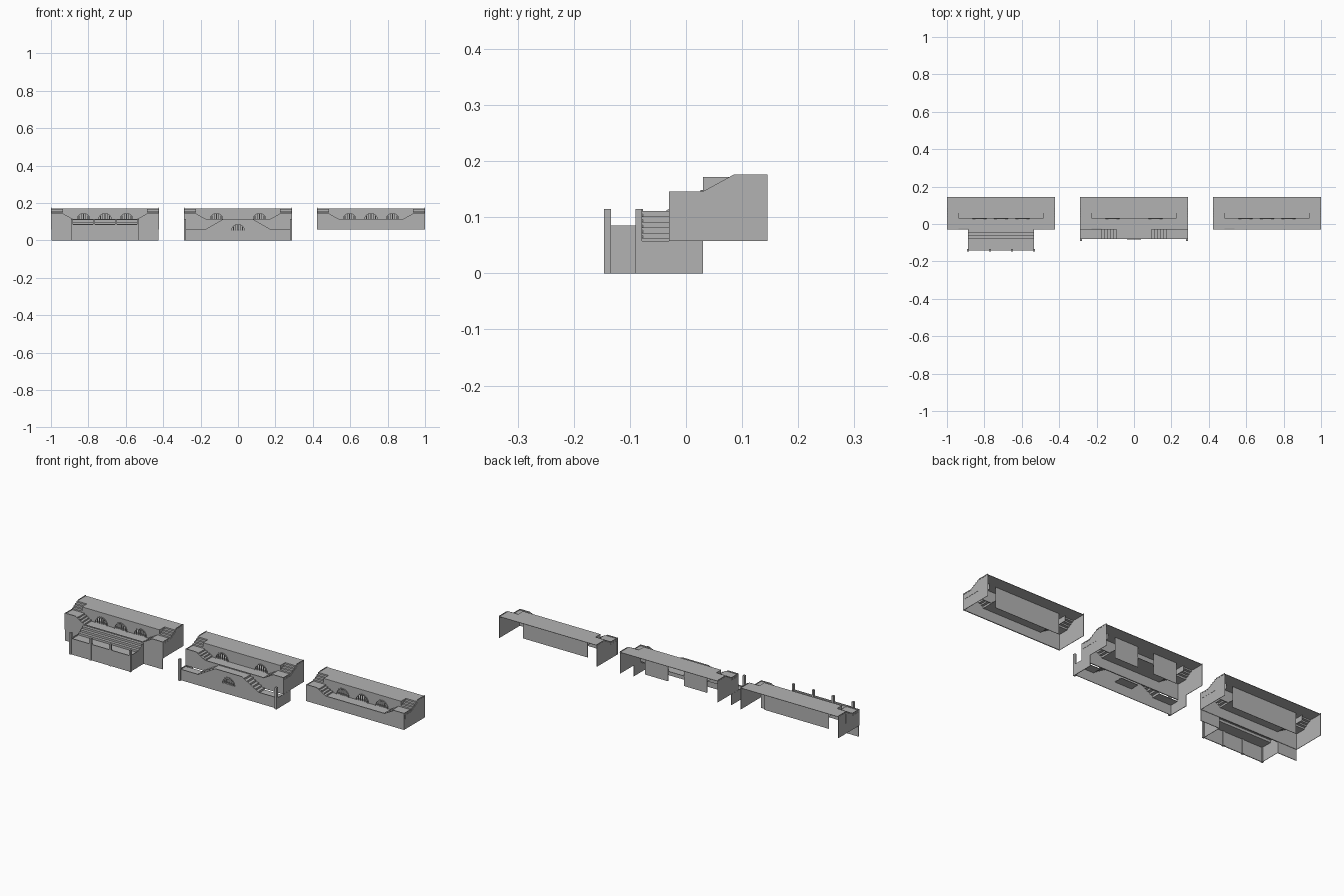
import bpy, bmesh, math

if "Cube" in bpy.data.objects:
    bpy.data.objects.remove(bpy.data.objects["Cube"], do_unlink=True)

stone = bpy.data.materials.new("plain_grey")
stone.use_nodes = True
GREY = (0.45, 0.45, 0.45, 1)
stone.diffuse_color = GREY
stone.node_tree.nodes["Principled BSDF"].inputs["Base Color"].default_value = GREY

H = 0.289          # half width of a block
LAND = 0.228       # inner edge of the corner landings
DECK = 0.173       # half width of the middle deck
FRONT, MID, BACK = -0.03, 0.03, 0.145
BASE, FLOOR, STEP, ROOF = 0.058, 0.111, 0.142, 0.172
RIM = 0.004        # parapet height above the floors
WALL = 0.005


def place(plane, p, t):
    """Lift a 2D profile point into 3D; plane is the extrusion axis."""
    return {"x": (t, p[0], p[1]), "y": (p[0], t, p[1]), "z": (p[0], p[1], t)}[plane]


def finish(name, bm, cx):
    bmesh.ops.recalc_face_normals(bm, faces=bm.faces)
    mesh = bpy.data.meshes.new(name)
    bm.to_mesh(mesh)
    bm.free()
    mesh.materials.append(stone)
    ob = bpy.data.objects.new(name, mesh)
    ob.location.x = cx
    bpy.context.collection.objects.link(ob)
    return ob


def prism(name, cx, plane, pts, a, b):
    """Closed profile extruded from a to b."""
    bm = bmesh.new()
    face = bm.faces.new([bm.verts.new(place(plane, p, a)) for p in pts])
    new = bmesh.ops.extrude_face_region(bm, geom=[face])["geom"]
    shift = place(plane, (0, 0), b - a)
    bmesh.ops.translate(bm, vec=shift, verts=[v for v in new if isinstance(v, bmesh.types.BMVert)])
    return finish(name, bm, cx)


def strip(name, cx, plane, pts, a, b):
    """Open profile swept into a sheet, used for stairs."""
    bm = bmesh.new()
    rows = [[bm.verts.new(place(plane, p, t)) for p in pts] for t in (a, b)]
    for i in range(len(pts) - 1):
        bm.faces.new((rows[0][i], rows[0][i + 1], rows[1][i + 1], rows[1][i]))
    return finish(name, bm, cx)


def box(name, cx, x0, x1, y0, y1, z0, z1):
    return prism(name, cx, "z", [(x0, y0), (x1, y0), (x1, y1), (x0, y1)], z0, z1)


def steps(u0, z0, u1, z1, n):
    """Stair profile climbing from (u0, z0) to (u1, z1)."""
    pts = [(u0, z0)]
    for i in range(n):
        z = z0 + (z1 - z0) * (i + 1) / n
        pts += [(u0 + (u1 - u0) * i / n, z), (u0 + (u1 - u0) * (i + 1) / n, z)]
    return pts


def arc(x, z, r, n=10):
    return [(x - r * math.cos(math.pi * i / n), z + r * math.sin(math.pi * i / n)) for i in range(n + 1)]


def arch_trim(cx, x, y, z, r):
    """Raised rim and upright bars of an arched opening."""
    ring = arc(x, z, r + 0.004) + arc(x, z, r)[::-1]
    prism("arch_rim", cx, "y", ring, y - 0.004, y + 0.003)
    for i in range(-2, 3):
        dx = i * r * 0.36
        top = z + math.sqrt(r * r - dx * dx)
        box("arch_bar", cx, x + dx - 0.002, x + dx + 0.002, y + 0.001, y + 0.005, z, top)


def terrace(cx, arches):
    """Hollow upper block with corner stairs and an arcade."""
    # front wall stepping down to the middle deck
    top = [(H, STEP + RIM), (LAND, STEP + RIM), (DECK, FLOOR + RIM)]
    outline = [(-H, BASE), (H, BASE)] + top + [(-x, z) for x, z in reversed(top)]
    prism("front_wall", cx, "y", outline, FRONT, FRONT + WALL)
    # roof with notched corners, and the deck
    half = [(H, BACK), (H, 0.085), (LAND, 0.085), (LAND, MID)]
    prism("roof", cx, "z", half + [(-x, y) for x, y in reversed(half)], ROOF - 0.002, ROOF)
    box("deck", cx, -DECK, DECK, FRONT, 0.083, FLOOR - 0.002, FLOOR)
    # arcade wall
    outline = [(-LAND, FLOOR)]
    for x in arches:
        outline += arc(x, FLOOR, 0.034)
    outline += [(LAND, FLOOR), (LAND, ROOF), (-LAND, ROOF)]
    prism("arcade_wall", cx, "y", outline, MID, MID + 0.003)
    for x in arches:
        arch_trim(cx, x, MID, FLOOR, 0.034)
    # rear panels behind the arches
    if len(arches) == 3:
        spans = [(-0.19, 0.19)]
    else:
        spans = [(x - 0.068, x + 0.068) for x in arches]
    for a, b in spans:
        box("rear_panel", cx, a, b, 0.082, 0.084, BASE, ROOF - 0.005)
    for s in (-1, 1):
        # end wall with sloping top and a shallow panel
        side = [(FRONT, BASE), (BACK, BASE), (BACK, ROOF + RIM), (0.085, ROOF + RIM),
                (MID, STEP + RIM), (FRONT, STEP + RIM)]
        prism("end_wall", cx, "x", side, s * (H - 0.003), s * (H - 0.001))
        panel = [(-0.02, 0.113), (0.083, 0.113), (0.083, 0.162), (MID, 0.134), (-0.02, 0.134)]
        prism("end_panel", cx, "x", panel, s * (H - 0.001), s * H)
        # corner landing and both stair flights
        box("landing", cx, s * LAND, s * H, FRONT, MID, STEP - 0.002, STEP)
        strip("corner_stair", cx, "x", steps(MID, STEP, 0.085, ROOF, 4), s * LAND, s * H)
        strip("deck_stair", cx, "y", steps(s * DECK, FLOOR, s * LAND, STEP, 4), FRONT + WALL, MID)
        cheek = [(MID, STEP), (0.085, STEP), (0.085, ROOF), (MID, ROOF)]
        prism("stair_cheek", cx, "x", cheek, s * LAND, s * (LAND - 0.002))
        box("stair_back", cx, s * DECK, s * LAND, MID, MID + 0.002, FLOOR, STEP)


def post(cx, x, y):
    box("post", cx, x - 0.005, x + 0.005, y - 0.006, y + 0.006, 0, 0.115)


def stepped_front(cx):
    """Lower box with posts, broad steps and side wings."""
    w = DECK + 0.003
    box("low_front_wall", cx, -w, w, -0.142, -0.138, 0, 0.085)
    box("platform", cx, -w, w, -0.138, -0.078, 0.076, 0.078)
    strip("broad_steps", cx, "x", steps(-0.078, 0.078, FRONT, FLOOR, 3), -w, w)
    for i in range(4):
        post(cx, -w + i * 2 * w / 3, -0.14)
    for s in (-1, 1):
        side = [(-0.14, 0), (FRONT, 0), (FRONT, FLOOR + RIM), (-0.078, 0.085), (-0.14, 0.085)]
        prism("low_side_wall", cx, "x", side, s * (w - 0.002), s * w)
        box("wing_wall", cx, s * w, s * (H - 0.002), FRONT, FRONT + 0.003, 0, BASE)


def stair_front(cx):
    """Lower block with twin stairs rising to a central arch."""
    y, outer, inner, sill, low = -0.08, 0.177, 0.078, 0.052, 0.053
    box("low_front_wall", cx, -H, H, y, y + 0.003, 0, sill)
    right = [(H, sill), (H, BASE), (outer, BASE), (inner, FLOOR + RIM)]
    outline = arc(0, sill, 0.034) + right + [(-x, z) for x, z in reversed(right)]
    prism("stair_front_wall", cx, "y", outline, y, y + 0.003)
    arch_trim(cx, 0, y, sill, 0.034)
    box("central_deck", cx, -inner, inner, y, FRONT, FLOOR - 0.002, FLOOR)
    box("niche_floor", cx, -0.05, 0.05, y, FRONT, sill - 0.002, sill)
    for s in (-1, 1):
        box("low_landing", cx, s * outer, s * H, y, FRONT, low - 0.002, low)
        strip("low_stair", cx, "y", steps(s * outer, low, s * inner, FLOOR, 6), y, FRONT)
        box("low_end_wall", cx, s * (H - 0.003), s * H, y, MID, 0, BASE)
        post(cx, s * (H - 0.005), -0.084)


SPACING = 0.711
trio = (-0.115, 0, 0.115)
terrace(-SPACING, trio)
stepped_front(-SPACING)
terrace(0, (-0.115, 0.115))
stair_front(0)
terrace(SPACING, trio)
